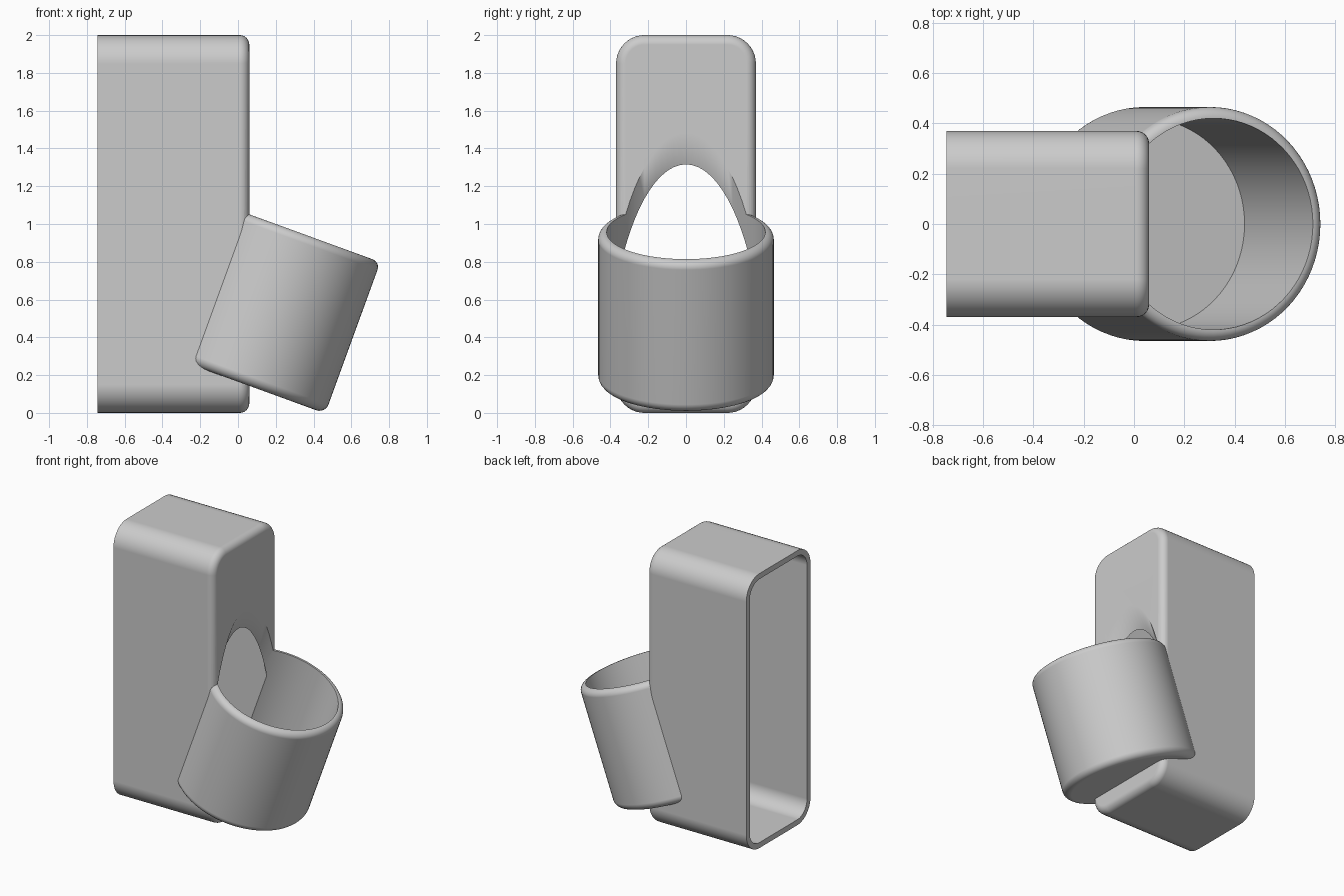
import bpy, bmesh, math
from mathutils import Matrix, Vector

if "Cube" in bpy.data.objects:
    bpy.data.objects.remove(bpy.data.objects["Cube"], do_unlink=True)

grey = bpy.data.materials.new("plain grey")
grey.use_nodes = True
colour = (0.6, 0.6, 0.6, 1)
grey.diffuse_color = colour
grey.node_tree.nodes["Principled BSDF"].inputs["Base Color"].default_value = colour


def ring(hw, hh, radius, inset, z, seg):
    """Rounded rectangle; a circle when the radius equals both half sizes."""
    pts = []
    for q, (sx, sy) in enumerate([(1, 1), (-1, 1), (-1, -1), (1, -1)]):
        for i in range(seg + 1):
            a = (q + i / seg) * math.pi / 2
            pts.append(Vector((sx * (hw - radius) + (radius - inset) * math.cos(a),
                               sy * (hh - radius) + (radius - inset) * math.sin(a), z)))
    return pts


def loft(name, size, levels, matrix, seg):
    """Stack rings at (height, inset) levels into a closed solid."""
    bm = bmesh.new()
    rings = [[bm.verts.new(p) for p in ring(*size, inset, z, seg)] for z, inset in levels]
    n = len(rings[0])
    for a, b in zip(rings, rings[1:]):
        for i in range(n):
            j = (i + 1) % n
            bm.faces.new((a[i], a[j], b[j], b[i]))
    bm.faces.new(rings[0][::-1])
    bm.faces.new(rings[-1])
    bmesh.ops.remove_doubles(bm, verts=bm.verts, dist=1e-5)
    bmesh.ops.recalc_face_normals(bm, faces=bm.faces)
    bm.transform(matrix)
    mesh = bpy.data.meshes.new(name)
    bm.to_mesh(mesh)
    bm.free()
    mesh.materials.append(grey)
    obj = bpy.data.objects.new(name, mesh)
    bpy.context.collection.objects.link(obj)
    return obj


def fillet(z, radius, up):
    """Levels of a rounded outer edge ending at height z."""
    steps = [i / 6 * math.pi / 2 for i in range(7)]
    out = [(z - up * radius * (1 - math.sin(a)), radius * (1 - math.cos(a))) for a in steps]
    return out if up > 0 else out[::-1]


# Sleeve lies along x; the cup leans forward
along_x = Matrix(((0, 0, 1, 0), (1, 0, 0, 0), (0, 1, 0, 1), (0, 0, 0, 1)))
tilt = Matrix.Rotation(math.radians(20), 4, 'Y') @ Matrix.Translation((-0.03, 0, 0))

# Rounded sleeve, open at the rear end
holder = loft("holder", (0.37, 1, 0.15), [(-0.745, 0)] + fillet(0.06, 0.05, 1), along_x, 10)
# Cup with rounded base and rim
cup = loft("cup", (0.465, 0.465, 0.465),
           fillet(0.155, 0.05, -1) + fillet(1.008, 0.044, 1), tilt, 20)
# Hollows
cavity = loft("sleeve_hollow", (0.33, 0.96, 0.11), [(-1, 0), (0, 0)], along_x, 10)
bore = loft("cup_hollow", (0.42, 0.42, 0.42), [(0.214, 0), (2, 0)], tilt, 20)

for tool, op in ((cup, 'UNION'), (cavity, 'DIFFERENCE'), (bore, 'DIFFERENCE')):
    tool.hide_render = True
    mod = holder.modifiers.new(tool.name, 'BOOLEAN')
    mod.object, mod.operation, mod.solver = tool, op, 'EXACT'

# Bake the cuts and drop the helpers
graph = bpy.context.evaluated_depsgraph_get()
mesh = bpy.data.meshes.new_from_object(holder.evaluated_get(graph))
holder.modifiers.clear()
holder.data = mesh
for tool in (cup, cavity, bore):
    bpy.data.objects.remove(tool, do_unlink=True)

bpy.ops.object.select_all(action='DESELECT')
holder.select_set(True)
bpy.context.view_layer.objects.active = holder
bpy.ops.object.shade_smooth_by_angle(angle=math.radians(35))
weighted = holder.modifiers.new("clean shading", 'WEIGHTED_NORMAL')
weighted.keep_sharp = True
